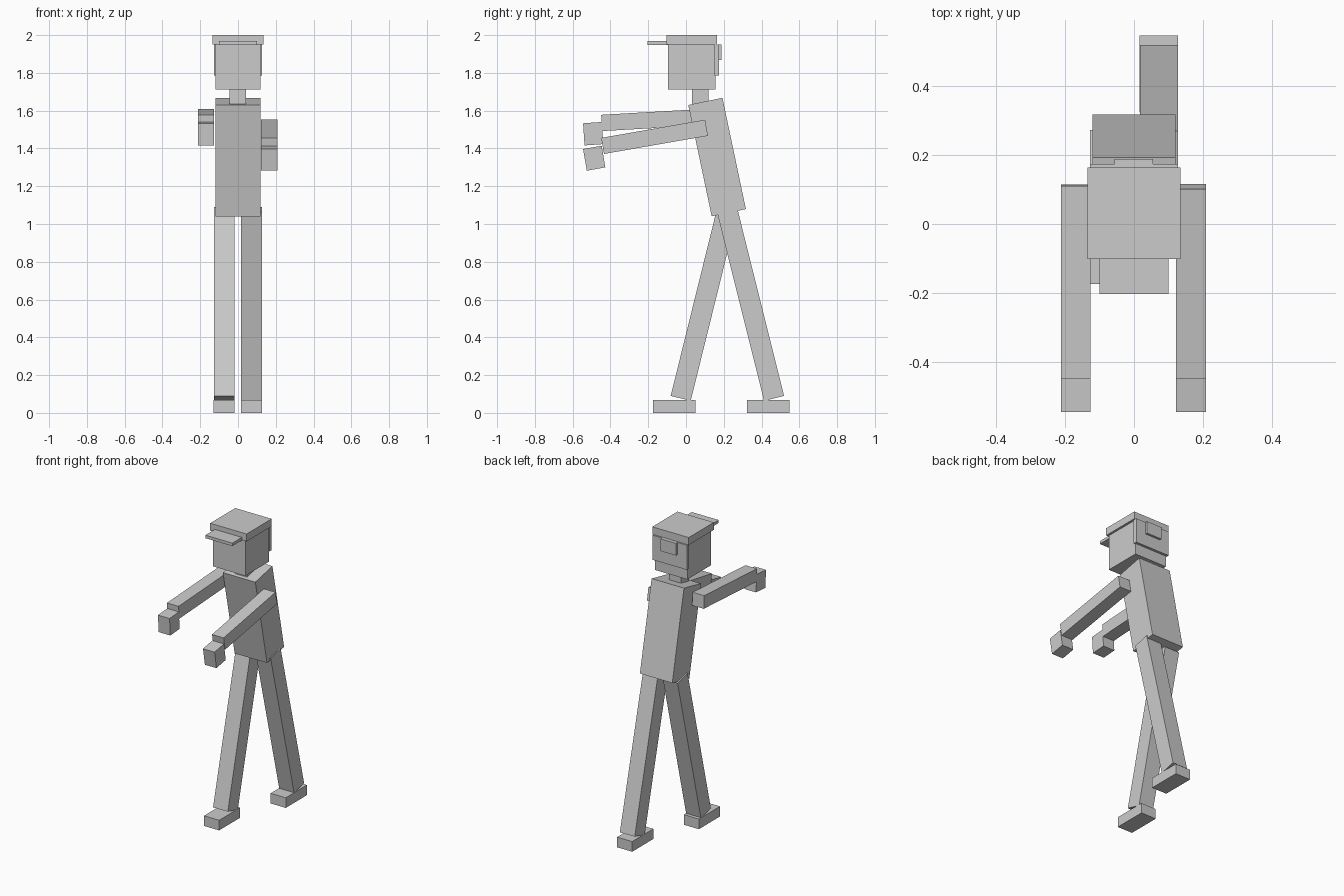
import bpy, bmesh

grey = bpy.data.materials.new("plain grey")
grey.diffuse_color = (0.6, 0.6, 0.6, 1)


def slab(name, x0, x1, profile):
    """Extrude a side profile of (y, z) points from x0 to x1."""
    bm = bmesh.new()
    face = bm.faces.new([bm.verts.new((x0, y, z)) for y, z in profile])
    out = bmesh.ops.extrude_face_region(bm, geom=[face])
    moved = [v for v in out["geom"] if isinstance(v, bmesh.types.BMVert)]
    bmesh.ops.translate(bm, verts=moved, vec=(x1 - x0, 0, 0))
    bmesh.ops.recalc_face_normals(bm, faces=bm.faces)
    mesh = bpy.data.meshes.new(name)
    bm.to_mesh(mesh)
    bm.free()
    mesh.materials.append(grey)
    obj = bpy.data.objects.new(name, mesh)
    bpy.context.collection.objects.link(obj)
    return obj


def box(name, x0, x1, y0, y1, z0, z1):
    return slab(name, x0, x1, [(y0, z0), (y1, z0), (y1, z1), (y0, z1)])


# Head, cap and neck
box("head", -0.12, 0.12, -0.094, 0.157, 1.712, 1.95)
box("cap", -0.135, 0.135, -0.102, 0.164, 1.95, 2.0)
box("cap_brim", -0.1, 0.1, -0.203, -0.09, 1.948, 1.968)
box("back_band", -0.128, 0.128, 0.15, 0.174, 1.785, 1.95)
box("back_tab", -0.057, 0.055, 0.17, 0.189, 1.868, 1.95)
box("neck", -0.045, 0.043, 0.033, 0.118, 1.6, 1.715)

# Leaning torso
slab("torso", -0.12, 0.12, [(0.012, 1.63), (0.193, 1.668), (0.317, 1.079), (0.136, 1.041)])

# Arms and hands reaching forward
slab("right_arm", -0.212, -0.126, [(-0.449, 1.578), (-0.444, 1.492), (0.115, 1.524), (0.11, 1.61)])
slab("right_hand", -0.212, -0.126, [(-0.545, 1.533), (-0.446, 1.54), (-0.438, 1.423), (-0.537, 1.416)])
slab("left_arm", 0.122, 0.208, [(-0.449, 1.456), (-0.434, 1.371), (0.116, 1.467), (0.101, 1.552)])
slab("left_hand", 0.122, 0.208, [(-0.545, 1.397), (-0.446, 1.414), (-0.427, 1.3), (-0.525, 1.282)])

# Striding legs
slab("right_leg", -0.128, -0.019, [(-0.081, 0.09), (0.025, 0.064), (0.272, 1.063), (0.166, 1.089)])
slab("left_leg", 0.017, 0.127, [(0.413, 0.064), (0.519, 0.09), (0.27, 1.089), (0.164, 1.063)])

# Feet
box("right_foot", -0.13, -0.018, -0.174, 0.049, 0, 0.068)
box("left_foot", 0.016, 0.128, 0.323, 0.547, 0, 0.068)
